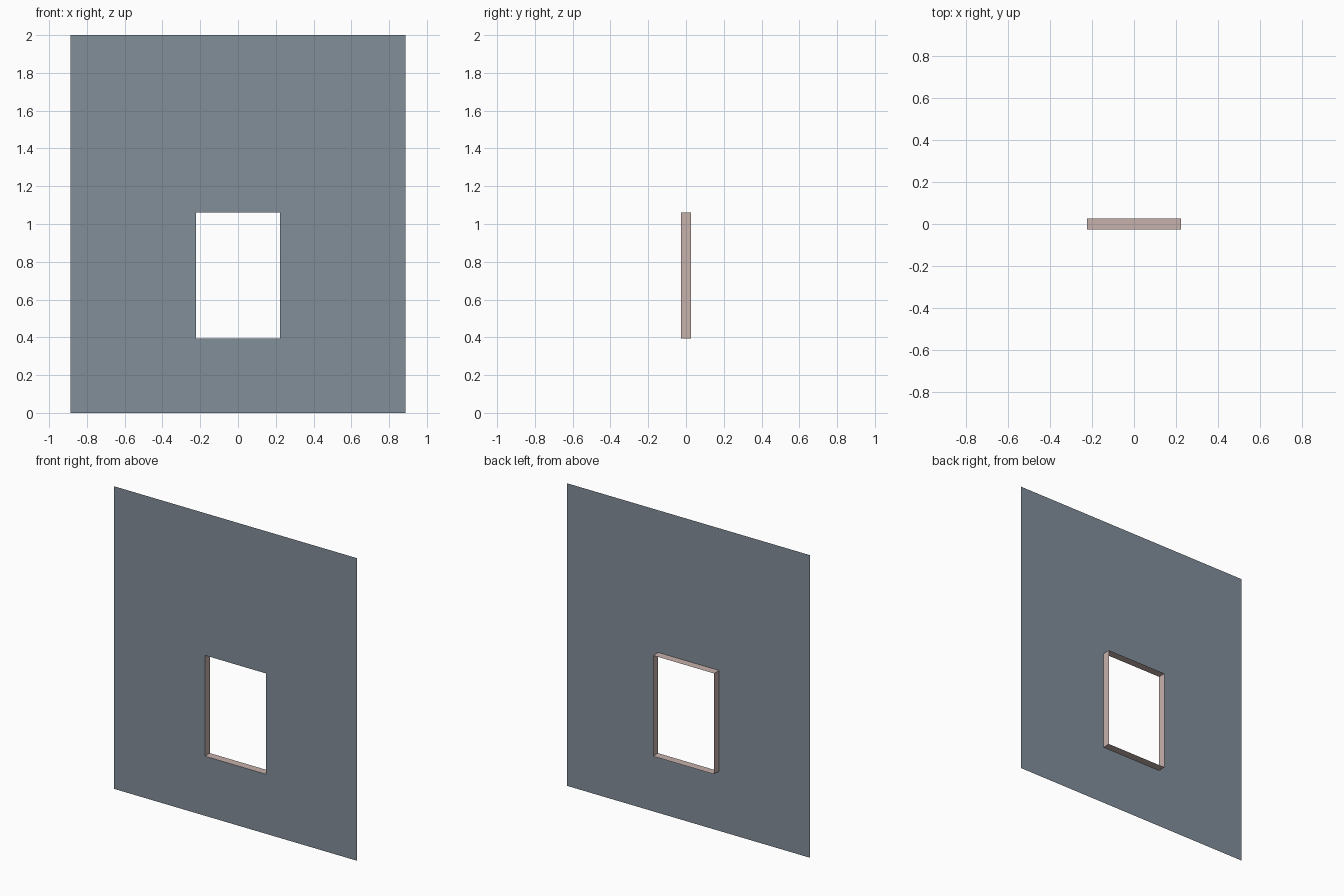
import bpy

if "Cube" in bpy.data.objects:
    bpy.data.objects.remove(bpy.data.objects["Cube"])

W, H = 0.887, 2.0            # wall half width, height
OW, Z0, Z1 = 0.223, 0.394, 1.06   # opening half width, sill, head
D = 0.026                    # half depth of the reveal


def srgb(*c):
    return tuple(((v / 255 + 0.055) / 1.055) ** 2.4 for v in c) + (1.0,)


def material(name, *c):
    m = bpy.data.materials.new(name)
    m.diffuse_color = srgb(*c)
    m.use_nodes = True
    m.node_tree.nodes["Principled BSDF"].inputs["Base Color"].default_value = m.diffuse_color
    return m


def rect(hw, z0, z1, y):
    return [(-hw, y, z0), (hw, y, z0), (hw, y, z1), (-hw, y, z1)]


def ring(name, outer, inner, mat):
    """Four quads bridging two rectangular loops."""
    me = bpy.data.meshes.new(name)
    faces = [(i, (i + 1) % 4, (i + 1) % 4 + 4, i + 4) for i in range(4)]
    me.from_pydata(outer + inner, [], faces)
    me.materials.append(mat)
    ob = bpy.data.objects.new(name, me)
    bpy.context.collection.objects.link(ob)
    return ob


# Flat wall sheet with a window opening
ring("wall", rect(W, 0, H, -D), rect(OW, Z0, Z1, -D),
     material("slate grey", 130, 142, 154))

# Window reveal running back from the wall
ring("window_reveal", rect(OW, Z0, Z1, -D), rect(OW, Z0, Z1, D),
     material("pale pink beige", 198, 177, 171))
